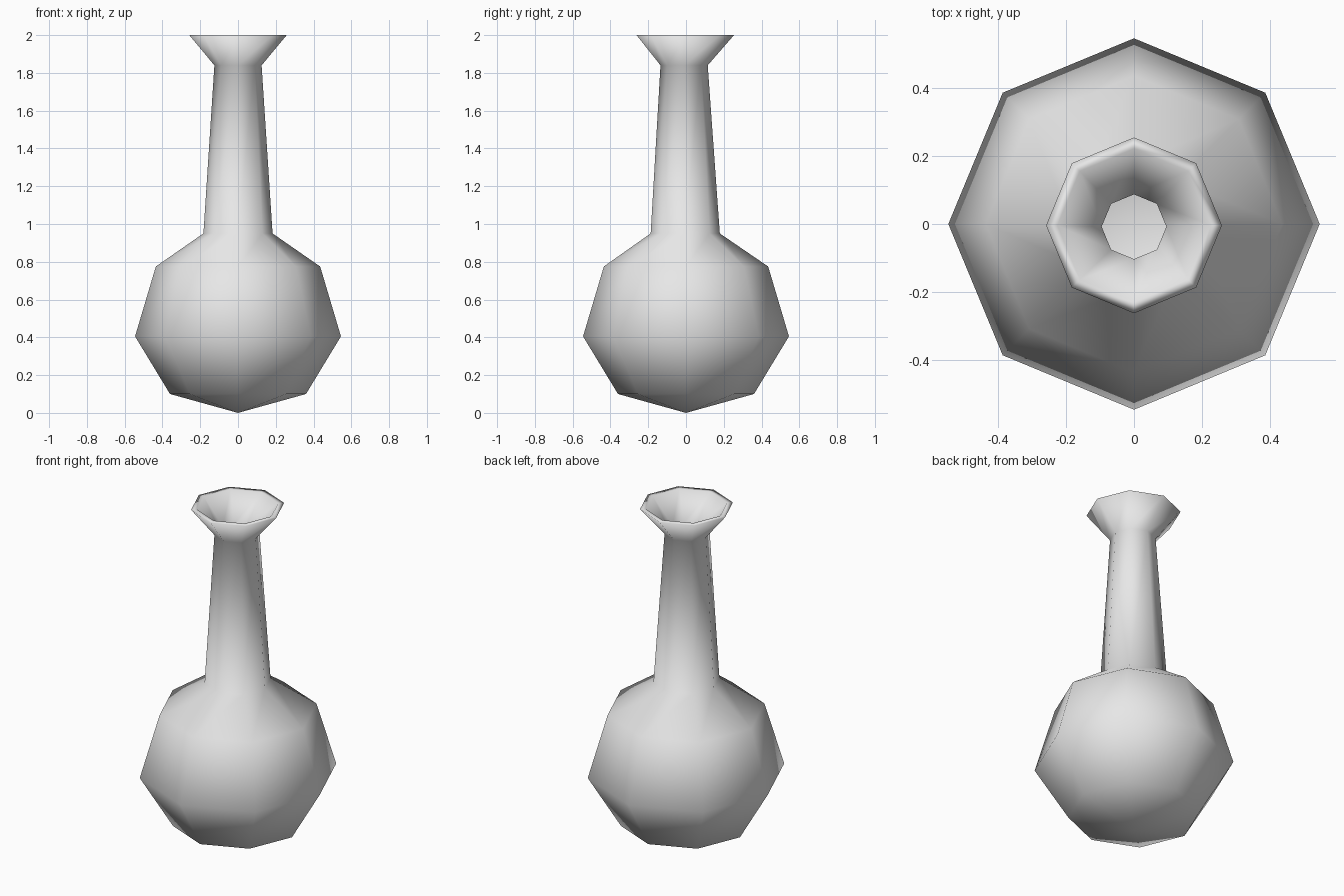
import bpy
import bmesh
from math import cos, sin, tau

if "Cube" in bpy.data.objects:
    bpy.data.objects.remove(bpy.data.objects["Cube"])

SIDES = 8

# Single flat colour for the whole vessel
grey = bpy.data.materials.new("plain_grey")
grey.use_nodes = True
grey.diffuse_color = (0.8, 0.8, 0.8, 1)
grey.node_tree.nodes["Principled BSDF"].inputs["Base Color"].default_value = (0.8, 0.8, 0.8, 1)

# Rings as (radius, height, y offset): the neck leans very slightly
outer = [(0.36, 0.10, 0), (0.545, 0.405, 0), (0.435, 0.775, 0),
         (0.183, 0.95, -0.004), (0.125, 1.84, -0.01), (0.258, 2.0, -0.004)]
inner = [(0.225, 2.0, -0.004), (0.095, 1.855, -0.008), (0.152, 0.965, -0.004),
         (0.41, 0.75, 0), (0.51, 0.405, 0), (0.34, 0.13, 0)]


def lathe(name, rings, bottom, inside_bottom):
    """Eight-sided closed shell, from the bottom tip over the lip to the inside."""
    bm = bmesh.new()
    loops = [[bm.verts.new((r * cos(tau * i / SIDES), y + r * sin(tau * i / SIDES), z))
              for i in range(SIDES)] for r, z, y in rings]
    tip = bm.verts.new((0, 0, bottom))
    floor = bm.verts.new((0, 0, inside_bottom))
    for i in range(SIDES):
        j = (i + 1) % SIDES
        for low, high in zip(loops, loops[1:]):
            bm.faces.new((low[i], low[j], high[j], high[i]))
        bm.faces.new((tip, loops[0][j], loops[0][i]))
        bm.faces.new((floor, loops[-1][i], loops[-1][j]))
    bmesh.ops.recalc_face_normals(bm, faces=bm.faces)
    for face in bm.faces:
        face.smooth = True
    mesh = bpy.data.meshes.new(name)
    bm.to_mesh(mesh)
    bm.free()
    mesh.materials.append(grey)
    obj = bpy.data.objects.new(name, mesh)
    bpy.context.collection.objects.link(obj)
    return obj


# Round-bellied bottle with long neck and flared mouth
lathe("bottle", outer + inner, 0.0, 0.03)
